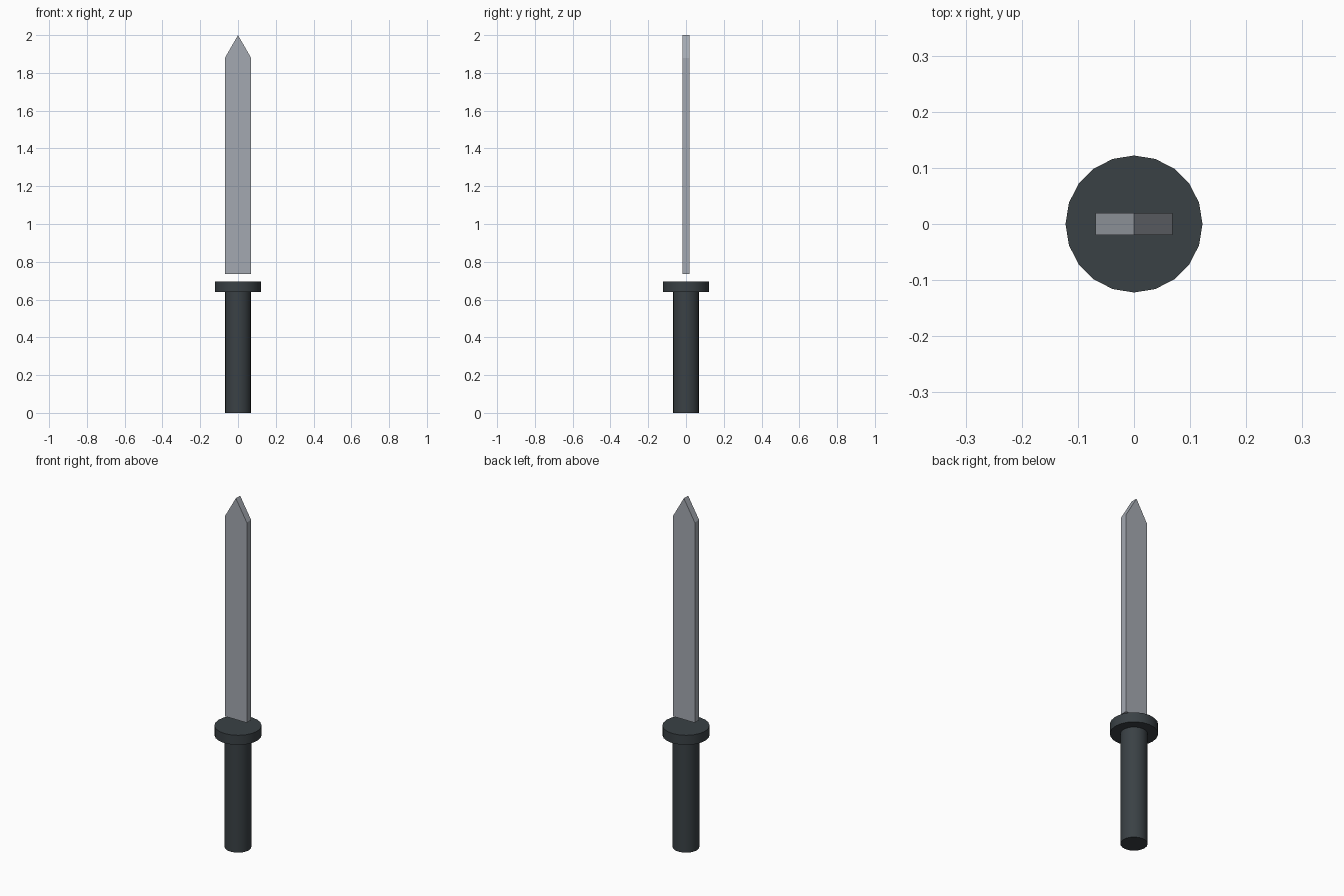
import bpy, bmesh, math

if "Cube" in bpy.data.objects:
    bpy.data.objects.remove(bpy.data.objects["Cube"])


def material(name, srgb):
    m = bpy.data.materials.new(name)
    lin = [((c / 255 + 0.055) / 1.055) ** 2.4 for c in srgb]
    m.diffuse_color = (*lin, 1.0)
    m.use_nodes = True
    m.node_tree.nodes["Principled BSDF"].inputs["Base Color"].default_value = m.diffuse_color
    return m


dark = material("dark grip", (58, 65, 69))
steel = material("steel grey", (164, 169, 177))


def cylinder(name, radius, z0, z1):
    bpy.ops.mesh.primitive_cylinder_add(vertices=20, radius=radius, depth=z1 - z0,
                                        location=(0, 0, (z0 + z1) / 2))
    o = bpy.context.object
    o.name = name
    o.data.materials.append(dark)
    bpy.ops.object.shade_smooth_by_angle(angle=math.radians(30))
    return o


# Round handle and disc guard
cylinder("handle", 0.069, 0.0, 0.64)
cylinder("guard", 0.122, 0.64, 0.695)

# Flat pointed blade, extruded from its outline; it floats just above the guard
W, T = 0.069, 0.0195
outline = [(-W, 0.736), (W, 0.736), (W, 1.88), (0, 2.0), (-W, 1.88)]
bm = bmesh.new()
face = bm.faces.new([bm.verts.new((x, -T, z)) for x, z in outline])
ext = bmesh.ops.extrude_face_region(bm, geom=[face])
bmesh.ops.translate(bm, vec=(0, 2 * T, 0),
                    verts=[g for g in ext["geom"] if isinstance(g, bmesh.types.BMVert)])
bmesh.ops.recalc_face_normals(bm, faces=bm.faces)
mesh = bpy.data.meshes.new("blade")
bm.to_mesh(mesh)
bm.free()
mesh.materials.append(steel)
bpy.context.collection.objects.link(bpy.data.objects.new("blade", mesh))
